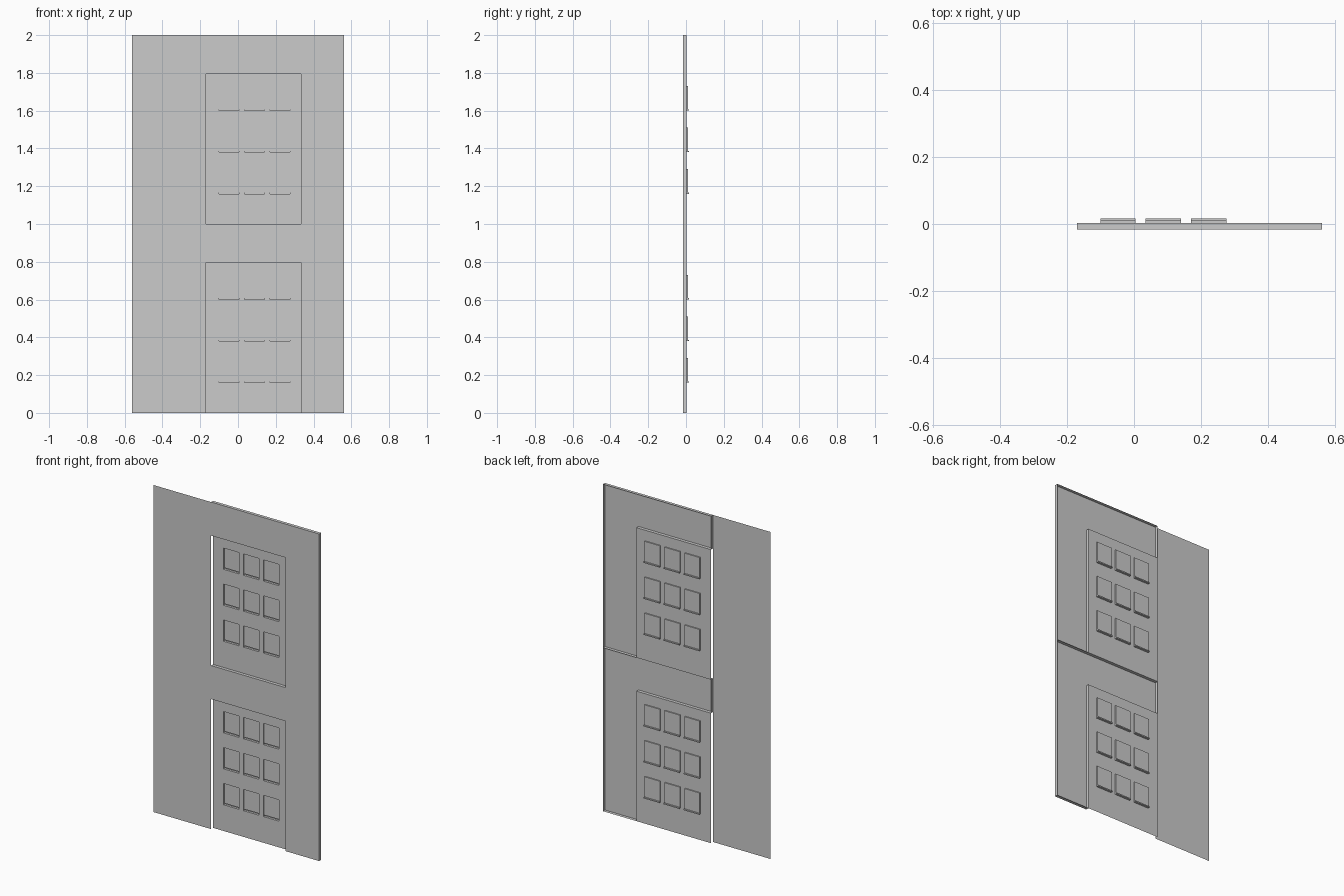
import bpy, bmesh

if "Cube" in bpy.data.objects:
    bpy.data.objects.remove(bpy.data.objects["Cube"])

FRONT, DOOR, PANE, SILL = -0.0165, 0.003, 0.010, 0.0165   # depth layers (y)
LEFT, MID, JAMB, RIGHT = -0.56, -0.17, 0.333, 0.56         # x breaks
HEAD, STOREY = 0.795, 1.0
WIN_X = [(-0.10, 0.004), (0.035, 0.14), (0.17, 0.275)]
WIN_Z = [(0.16, 0.29), (0.38, 0.51), (0.60, 0.73)]


def make(name, quads):
    bm = bmesh.new()
    for q in quads:
        bm.faces.new([bm.verts.new(p) for p in q])
    bmesh.ops.remove_doubles(bm, verts=bm.verts, dist=1e-5)
    bmesh.ops.recalc_face_normals(bm, faces=bm.faces)
    me = bpy.data.meshes.new(name)
    bm.to_mesh(me)
    bm.free()
    ob = bpy.data.objects.new(name, me)
    bpy.context.collection.objects.link(ob)
    return ob


def facing_y(x0, x1, z0, z1, y):
    return [(x0, y, z0), (x1, y, z0), (x1, y, z1), (x0, y, z1)]


def flange_z(x0, x1, z, y0=FRONT, y1=DOOR):
    return [(x0, y0, z), (x1, y0, z), (x1, y1, z), (x0, y1, z)]


def flange_x(x, z0, z1, y0=FRONT, y1=DOOR):
    return [(x, y0, z0), (x, y1, z0), (x, y1, z1), (x, y0, z1)]


for i, label in enumerate(("lower", "upper")):
    b = i * STOREY
    top, head = b + STOREY, b + HEAD

    # flat side panel
    make(label + "_side_panel", [facing_y(LEFT, MID, b, top, FRONT)])

    # open-backed wall shell: face plus thin return flanges
    shell = [
        facing_y(MID, JAMB, head, top, FRONT),
        facing_y(JAMB, RIGHT, head, top, FRONT),
        facing_y(JAMB, RIGHT, b, head, FRONT),
        flange_z(MID, JAMB, top), flange_z(JAMB, RIGHT, top),
        flange_z(MID, JAMB, head),
        flange_x(MID, head, top), flange_x(JAMB, b, head),
        flange_x(RIGHT, b, head), flange_x(RIGHT, head, top),
    ]
    if i == 0:
        shell.append(flange_z(JAMB, RIGHT, b))
    make(label + "_wall_shell", shell)

    # recessed panel with window openings
    xs = [MID] + [v for w in WIN_X for v in w] + [JAMB]
    zs = [0] + [v for w in WIN_Z for v in w] + [HEAD]
    panel = [facing_y(xs[c], xs[c + 1], b + zs[r], b + zs[r + 1], DOOR)
             for c in range(7) for r in range(7) if not (c % 2 and r % 2)]
    make(label + "_recessed_panel", panel)

    # window pockets with a deeper sill at the bottom
    windows = []
    for x0, x1 in WIN_X:
        for z0, z1 in WIN_Z:
            z0, z1 = z0 + b, z1 + b
            zs_ = z0 + 0.007
            windows += [
                flange_z(x0, x1, z1, DOOR, PANE),
                facing_y(x0, x1, zs_, z1, PANE),
                flange_z(x0, x1, zs_, PANE, SILL),
                facing_y(x0, x1, z0, zs_, SILL),
                flange_z(x0, x1, z0, DOOR, SILL),
            ]
            for x in (x0, x1):
                windows += [flange_x(x, z0, z1, DOOR, PANE),
                            flange_x(x, z0, zs_, PANE, SILL)]
    make(label + "_windows", windows)
